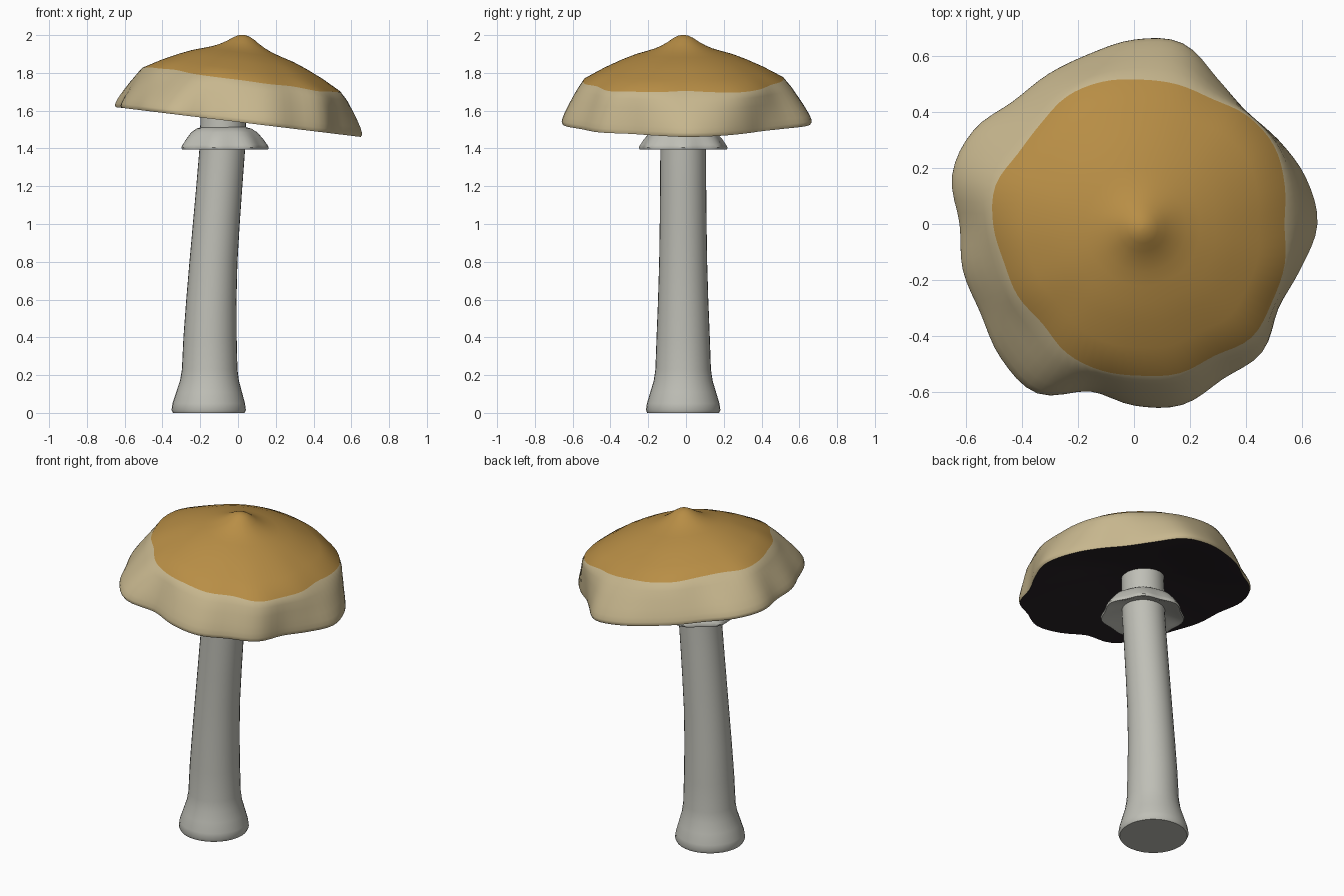
import bpy
import bmesh
from math import sin, cos, pi, radians

if "Cube" in bpy.data.objects:
    bpy.data.objects.remove(bpy.data.objects["Cube"], do_unlink=True)


def make_material(name, colour):
    mat = bpy.data.materials.new(name)
    mat.use_nodes = True
    mat.diffuse_color = (*colour, 1)
    shader = next(n for n in mat.node_tree.nodes if n.type == 'BSDF_PRINCIPLED')
    shader.inputs["Base Color"].default_value = (*colour, 1)
    shader.inputs["Roughness"].default_value = 0.8
    return mat


ochre = make_material("ochre", (0.48, 0.27, 0.06))
cream = make_material("cream", (0.57, 0.47, 0.27))
gill_dark = make_material("gill dark", (0.02, 0.015, 0.018))
stem_grey = make_material("stem grey", (0.52, 0.52, 0.47))


def loop_value(table, angle):
    """Smooth closed interpolation through evenly spaced values."""
    n = len(table)
    pos = angle / (2 * pi) * n
    i, t = int(pos), pos % 1
    a, b, c, d = (table[(i + k) % n] for k in (-1, 0, 1, 2))
    return b + 0.5 * t * (c - a + t * (2 * a - 5 * b + 4 * c - d + t * (3 * (b - c) + d - a)))


def loft(name, rings, segments, materials, band_material=None, angle=50):
    """Skin a list of ring functions (angle -> point), closing both ends."""
    bm = bmesh.new()
    loops = [[bm.verts.new(ring(2 * pi * s / segments)) for s in range(segments)]
             for ring in rings]
    for band, (low, high) in enumerate(zip(loops, loops[1:])):
        for s in range(segments):
            e = (s + 1) % segments
            face = bm.faces.new((low[s], low[e], high[e], high[s]))
            face.material_index = band_material(band) if band_material else 0
    for loop, band in ((loops[0], 0), (loops[-1], len(rings) - 2)):
        face = bm.faces.new(loop)
        face.material_index = band_material(band) if band_material else 0
    bmesh.ops.recalc_face_normals(bm, faces=bm.faces)
    mesh = bpy.data.meshes.new(name)
    bm.to_mesh(mesh)
    bm.free()
    for mat in materials:
        mesh.materials.append(mat)
    obj = bpy.data.objects.new(name, mesh)
    bpy.context.collection.objects.link(obj)
    bpy.ops.object.select_all(action='DESELECT')
    obj.select_set(True)
    bpy.context.view_layer.objects.active = obj
    bpy.ops.object.shade_smooth_by_angle(angle=radians(angle))
    return obj


def round_ring(x, y, z, radius, lobes=0, wave=0.0):
    def point(a):
        r = radius * (1 + wave * cos(lobes * a))
        return (x + r * cos(a), y + r * sin(a), z)
    return point


# Cap: radii in hundredths, every 15 degrees from +x
RIM = [66, 64, 60, 57, 60, 67, 66, 63, 62, 62, 67, 68,
       63, 64, 64, 68, 70, 62, 65, 67, 64, 65, 60, 62]
PATCH = [52, 54, 56, 55, 52, 52, 52, 53, 53, 51, 51, 54,
         53, 51, 51, 50, 53, 54, 54, 55, 54, 57, 55, 54]
PATCH_R = 0.53


def crown_ring(radius, height):
    """Circular at the tip, wavy at the edge of the coloured patch."""
    f = radius / PATCH_R

    def point(a):
        edge = loop_value(PATCH, a) / 100
        r = f * (PATCH_R + (edge - PATCH_R) * f)
        shift = 1 - f * 0.8
        return (r * cos(a) - 0.025 * shift, r * sin(a) - 0.015 * shift,
                height - 0.3 * f * f * (edge - PATCH_R))
    return point


def skirt_ring(g, height):
    """Blend from the patch edge out to the lobed rim."""
    def point(a):
        edge = loop_value(PATCH, a) / 100
        r = edge + (loop_value(RIM, a) / 100 - edge) * g
        return (r * cos(a), r * sin(a), height)
    return point


def gill_ring(scale, height):
    def point(a):
        r = loop_value(RIM, a) / 100 * scale
        return (r * cos(a), r * sin(a), height)
    return point


crown = [(0.006, 0.461), (0.03, 0.456), (0.055, 0.443), (0.085, 0.422), (0.12, 0.402),
         (0.16, 0.384), (0.21, 0.368), (0.27, 0.35), (0.34, 0.322), (0.43, 0.28),
         (PATCH_R, 0.225)]
skirt = [(0.28, 0.183), (0.52, 0.136), (0.75, 0.087), (0.91, 0.048), (0.99, 0.022),
         (1, 0.01), (0.96, 0)]
gills = [(0.97, 0.001), (0.6, 0.055), (0.3, 0.09), (0.05, 0.1)]
cap_rings = ([crown_ring(*p) for p in crown] + [skirt_ring(*p) for p in skirt]
             + [gill_ring(*p) for p in gills])


def cap_colour(band):
    if band < len(crown) - 1:
        return 0
    return 1 if band < len(crown) + len(skirt) - 1 else 2


cap = loft("cap", cap_rings, 96, [ochre, cream, gill_dark], cap_colour)
cap.location.z = 1.54
cap.rotation_euler.y = 0.121

# Stem: gently leaning, flared foot (x, z, radius)
stem_path = [(-0.155, 0, 0.19), (-0.155, 0.015, 0.197), (-0.155, 0.05, 0.192),
             (-0.153, 0.11, 0.174), (-0.151, 0.17, 0.156), (-0.15, 0.23, 0.147),
             (-0.148, 0.4, 0.141), (-0.141, 0.6, 0.133), (-0.13, 0.8, 0.127),
             (-0.115, 1, 0.124), (-0.099, 1.2, 0.122), (-0.083, 1.4, 0.121),
             (-0.073, 1.72, 0.12)]
loft("stem", [round_ring(x, -0.015, z, r) for x, z, r in stem_path], 32, [stem_grey])

# Collar: wavy skirt hanging round the stem, hollow below
collar_path = [(1.515, 0.11, 0), (1.505, 0.145, 0.01), (1.485, 0.175, 0.02),
               (1.45, 0.203, 0.03), (1.42, 0.222, 0.04), (1.405, 0.23, 0.04),
               (1.395, 0.226, 0.04), (1.4, 0.205, 0.04), (1.44, 0.11, 0)]
loft("collar", [round_ring(-0.076, -0.015, z, r, 7, w) for z, r, w in collar_path],
     56, [stem_grey])
